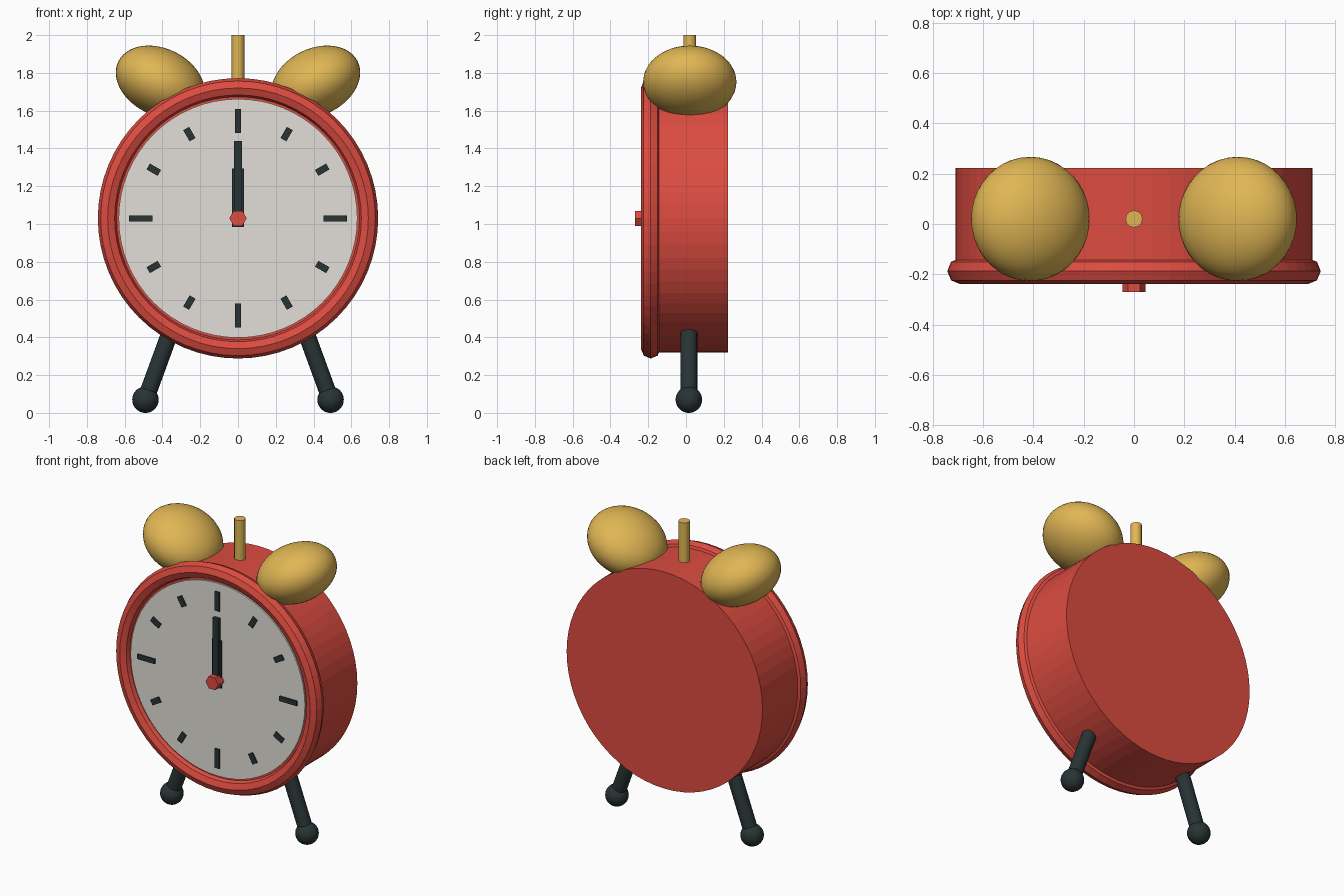
import bpy
import math
from mathutils import Vector

if "Cube" in bpy.data.objects:
    bpy.data.objects.remove(bpy.data.objects["Cube"], do_unlink=True)

CENTRE_Z = 1.03
FACE_Y = -0.21
MID_Y = 0.02


def material(name, rgb):
    mat = bpy.data.materials.new(name)
    mat.use_nodes = True
    mat.diffuse_color = (*rgb, 1)
    mat.node_tree.nodes["Principled BSDF"].inputs["Base Color"].default_value = (*rgb, 1)
    return mat


red = material("red paint", (0.72, 0.072, 0.052))
gold = material("brass", (0.75, 0.47, 0.09))
cream = material("cream dial", (0.76, 0.74, 0.69))
dark = material("dark metal", (0.022, 0.034, 0.035))


def finish(name, mat, smooth=False):
    obj = bpy.context.object
    obj.name = name
    obj.data.materials.append(mat)
    if smooth:
        bpy.ops.object.shade_smooth_by_angle(angle=math.radians(40))
    return obj


def rod(name, start, end, radius, sides, mat, smooth=False):
    """Cylinder between two points."""
    start, end = Vector(start), Vector(end)
    axis = end - start
    bpy.ops.mesh.primitive_cylinder_add(
        vertices=sides, radius=radius, depth=axis.length,
        location=(start + end) / 2,
        rotation=axis.to_track_quat("Z", "Y").to_euler())
    return finish(name, mat, smooth)


def ball(name, location, scale, mat, tilt=0):
    bpy.ops.mesh.primitive_uv_sphere_add(
        segments=40, ring_count=24, radius=1, location=location, rotation=(0, tilt, 0))
    bpy.context.object.scale = scale
    return finish(name, mat, True)


def bar(name, near, far, width, front, angle, mat):
    """Flat bar on the dial, running outward from near to far at a clock angle."""
    mid = (near + far) / 2
    depth = FACE_Y + 0.005 - front
    bpy.ops.mesh.primitive_cube_add(
        size=1, rotation=(0, angle, 0),
        location=(mid * math.sin(angle), front + depth / 2, CENTRE_Z + mid * math.cos(angle)))
    bpy.context.object.scale = (width, depth, far - near)
    return finish(name, mat)


# Case, rim and dial
rod("case", (0, -0.2, CENTRE_Z), (0, 0.222, CENTRE_Z), 0.71, 64, red)
bpy.ops.mesh.primitive_torus_add(
    major_segments=64, minor_segments=8, major_radius=0.69, minor_radius=0.052,
    location=(0, -0.187, CENTRE_Z), rotation=(math.pi / 2, 0, 0))
finish("rim", red)
rod("dial", (0, -0.19, CENTRE_Z), (0, FACE_Y, CENTRE_Z), 0.632, 64, cream)

# Hour marks, longer at the quarters
for hour in range(12):
    half, width = (0.063, 0.032) if hour % 3 == 0 else (0.034, 0.036)
    bar(f"hour_mark_{hour or 12}", 0.515 - half, 0.515 + half, width,
        FACE_Y - 0.009, math.tau * hour / 12, dark)

# Hands and hub
bar("hour_hand", -0.045, 0.265, 0.064, FACE_Y - 0.014, 0, dark)
bar("minute_hand", -0.04, 0.41, 0.042, FACE_Y - 0.026, 0, dark)
hub = rod("hub", (0, FACE_Y, CENTRE_Z), (0, -0.27, CENTRE_Z), 0.046, 6, red)
hub.rotation_euler = (math.pi / 2, math.pi / 6, 0)
hub.rotation_euler = (math.pi / 2, 0, math.pi)
for v in hub.data.vertices:
    v.co.x, v.co.y = v.co.y, -v.co.x

# Top post
rod("top_post", (0, MID_Y, 1.70), (0, MID_Y, 2.0), 0.034, 12, gold, True)

# Bells, legs and feet on both sides
for side, label in ((1, "left"), (-1, "right")):
    ball(f"{label}_bell", (side * 0.412, MID_Y, 1.752), (0.247, 0.247, 0.177),
         gold, -side * math.radians(26))
    rod(f"{label}_leg", (side * 0.49, 0.015, 0.07), (side * 0.36, 0.015, 0.425),
        0.045, 20, dark, True)
    ball(f"{label}_foot", (side * 0.49, 0.015, 0.07), (0.07, 0.07, 0.07), dark)
